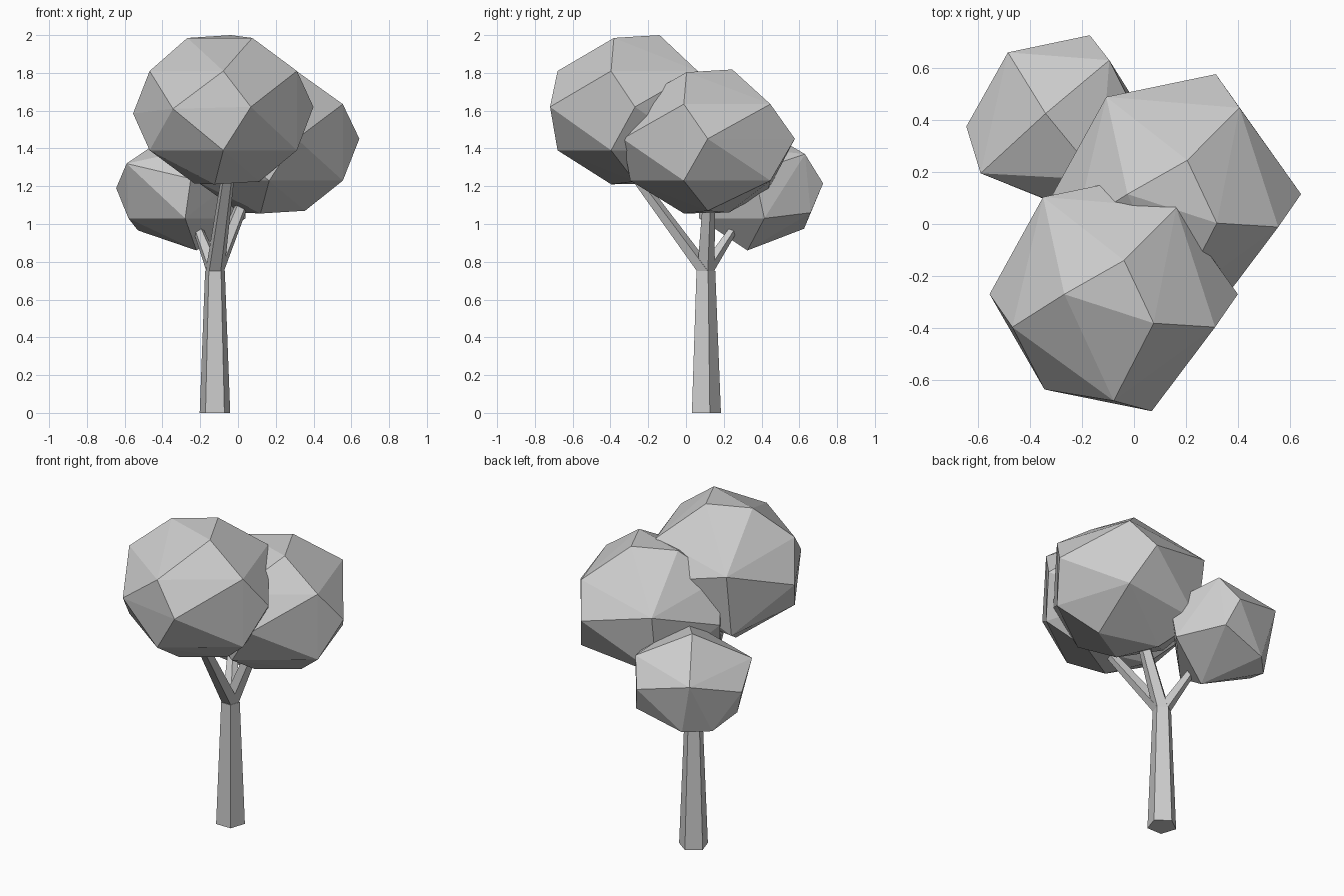
import bpy, bmesh
from math import sin, cos, radians
from mathutils import Vector

if "Cube" in bpy.data.objects:
    bpy.data.objects.remove(bpy.data.objects["Cube"])


def finish(name, bm):
    bmesh.ops.recalc_face_normals(bm, faces=bm.faces[:])
    me = bpy.data.meshes.new(name)
    bm.to_mesh(me)
    bm.free()
    ob = bpy.data.objects.new(name, me)
    bpy.context.collection.objects.link(ob)


def foliage(name, centre, points, zscale=1.0):
    """Faceted leaf clump: hull around a few corner points."""
    bm = bmesh.new()
    c = Vector(centre)
    for x, y, z in points:
        bm.verts.new(c + Vector((x, y, z * zscale)))
    bmesh.ops.convex_hull(bm, input=bm.verts[:])
    loose = [v for v in bm.verts if not v.link_faces]
    bmesh.ops.delete(bm, geom=loose, context='VERTS')
    finish(name, bm)


def limb(name, a, b, ra, rb):
    """Tapered five-sided limb between two points, ends kept level."""
    bm = bmesh.new()
    rings = []
    for p, r in ((a, ra), (b, rb)):
        rings.append([bm.verts.new((p[0] + r * cos(radians(18 + 72 * i)),
                                    p[1] + r * sin(radians(18 + 72 * i)), p[2]))
                      for i in range(5)])
    for i in range(5):
        j = (i + 1) % 5
        bm.faces.new((rings[0][i], rings[0][j], rings[1][j], rings[1][i]))
    bm.faces.new(rings[0][::-1])
    bm.faces.new(rings[1])
    finish(name, bm)


def polar(az, r, z):
    return (r * cos(radians(az)), r * sin(radians(az)), z)


# Shared shape of the two big clumps: irregular rings (angle, radius, height)
clump = [polar(180, .19, .385), polar(73, .136, .4), polar(-36, .19, .385)]
clump += [polar(a, .41, s * .21) for a in (54, 198, 270, 342) for s in (1, -1)]
clump += [polar(126, .462, .12), polar(130, .415, -.265)]
clump += [polar(180, .4775, -.015), polar(234, .453, .01), polar(288, .473, .02),
          polar(0, .4775, .02), polar(72, .485, .02)]
clump += [polar(0, .19, -.375), polar(250, .134, -.39), polar(144, .19, -.385)]
foliage("foliage_front", (-.078, -.27, 1.6), clump)
foliage("foliage_right", (.165, .115, 1.432), clump, .965)

# Small rear clump
small = [(-.34, .425, 1.49), (-.13, .17, 1.42), (-.59, .195, 1.32), (-.095, .63, 1.37),
         (-.485, .66, 1.285), (-.645, .375, 1.19), (-.17, .726, 1.215), (-.58, .326, 1.03),
         (-.53, .5, .966), (-.41, .625, .975), (-.12, .66, 1.06), (-.22, .325, .86),
         (-.28, .07, 1.03), (-.25, .06, 1.24), (.04, .415, 1.03), (.04, .36, 1.28)]
foliage("foliage_back", (0, 0, 0), small)

# Trunk and three branches
fork = (-.122, .1, .75)
limb("trunk", (-.122, .1, 0), fork, .085, .055)
limb("branch_front", fork, (-.05, -.29, 1.28), .052, .036)
limb("branch_right", fork, (.08, .125, 1.25), .05, .032)
limb("branch_back", fork, (-.23, .28, 1.02), .048, .026)
